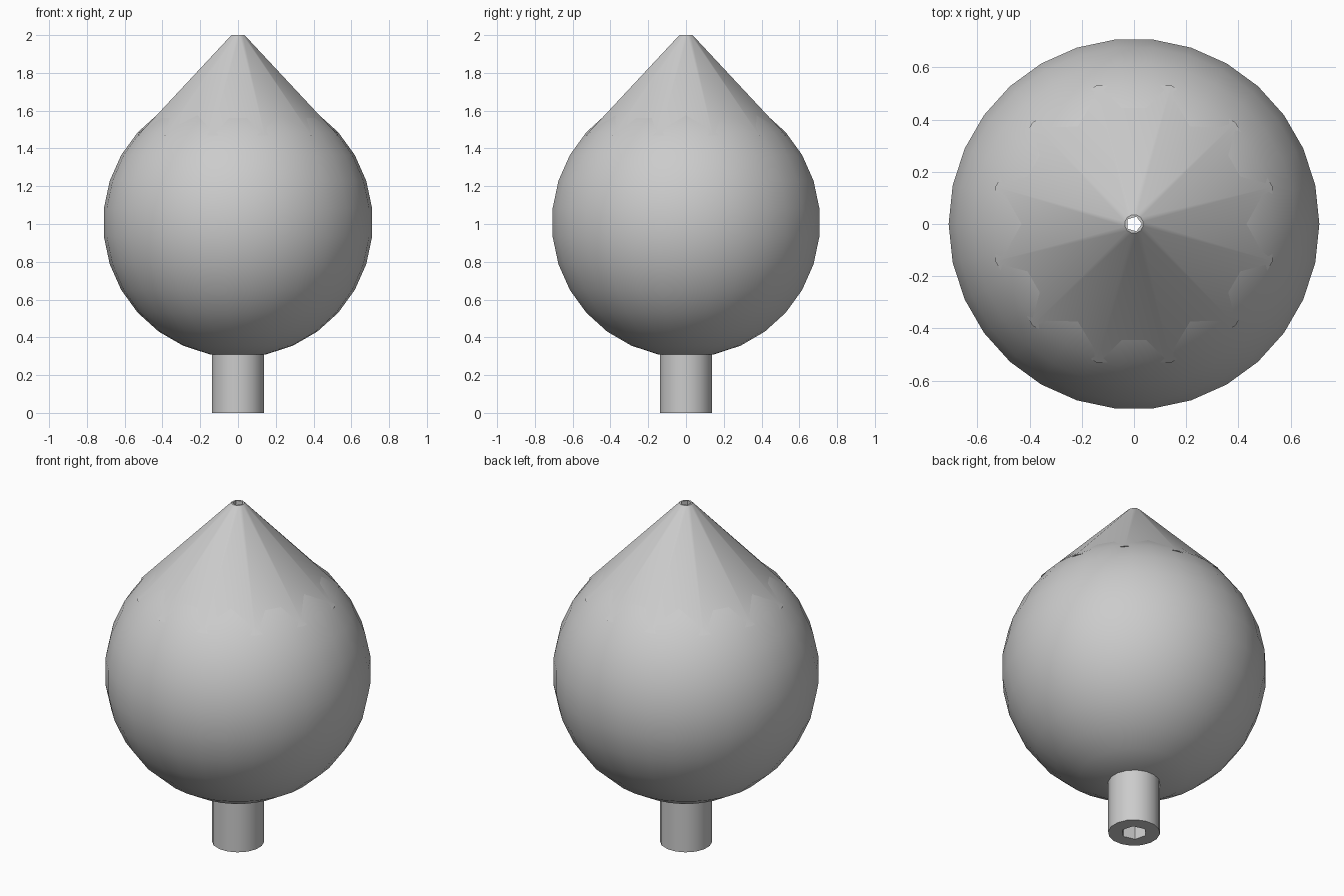
import bpy
import bmesh
from math import sin, cos, pi, radians

cube = bpy.data.objects.get("Cube")
if cube:
    bpy.data.objects.remove(cube, do_unlink=True)

# Single plain grey
grey = bpy.data.materials.new("plain_grey")
grey.use_nodes = True
colour = (0.6, 0.6, 0.6, 1.0)
grey.diffuse_color = colour
grey.node_tree.nodes["Principled BSDF"].inputs["Base Color"].default_value = colour


def turned(name, profile, sides, phase=0.0):
    """Closed solid turned round z from (radius, height) points."""
    bm = bmesh.new()
    rings = []
    for r, z in profile:
        angles = [phase + 2 * pi * i / sides for i in range(sides)]
        rings.append([bm.verts.new((r * cos(a), r * sin(a), z)) for a in angles])
    for low, high in zip(rings, rings[1:]):
        for i in range(sides):
            j = (i + 1) % sides
            bm.faces.new((low[i], low[j], high[j], high[i]))
    bm.faces.new(rings[0][::-1])
    bm.faces.new(rings[-1])
    mesh = bpy.data.meshes.new(name)
    bm.to_mesh(mesh)
    bm.free()
    mesh.materials.append(grey)
    obj = bpy.data.objects.new(name, mesh)
    bpy.context.collection.objects.link(obj)
    return obj


# Outer parts: ball, faceted pointed cap and stem
CENTRE, RADIUS = 1.008, 0.714
ball_profile = [(RADIUS * cos(radians(t)), CENTRE + RADIUS * sin(radians(t)))
                for t in range(-78, 79, 12)]
ball = turned("ball", ball_profile, 30)
cap = turned("pointed_cap", [(0.55, 1.468), (0.036, 2.0)], 12, pi / 12)
stem = turned("stem", [(0.14, 0.0), (0.14, 0.36)], 16, pi / 16)

# Hollow channel: wide bore from below, narrow outlet at the tip
bore = turned("bore_cutter", [(0.07, -0.1), (0.07, 1.85)], 6, pi / 4)
outlet = turned("outlet_cutter", [(0.03, 1.6), (0.03, 2.1)], 5)
cutters = {ball: [bore], cap: [bore, outlet], stem: [bore]}

for part, tools in cutters.items():
    bpy.ops.object.select_all(action='DESELECT')
    part.select_set(True)
    bpy.context.view_layer.objects.active = part
    for tool in tools:
        cut = part.modifiers.new("channel", 'BOOLEAN')
        cut.operation = 'DIFFERENCE'
        cut.solver = 'EXACT'
        cut.object = tool
        bpy.ops.object.modifier_apply(modifier=cut.name)
    bpy.ops.object.shade_smooth_by_angle(angle=radians(28))

for tool in (bore, outlet):
    bpy.data.objects.remove(tool, do_unlink=True)
